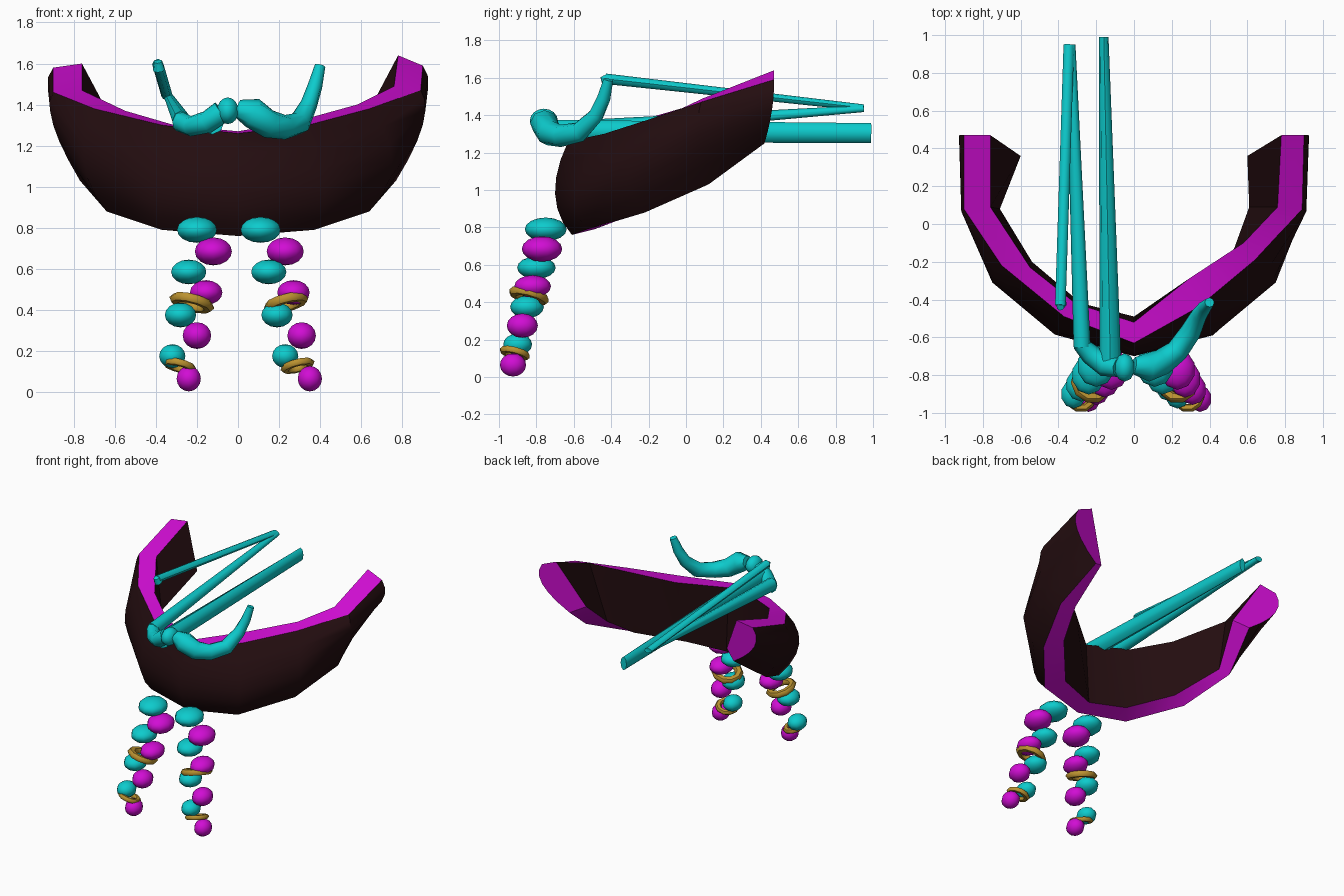
import bpy, bmesh, math
from mathutils import Vector

if "Cube" in bpy.data.objects:
    bpy.data.objects.remove(bpy.data.objects["Cube"])


def material(name, rgb):
    mat = bpy.data.materials.new(name)
    mat.use_nodes = True
    color = (*rgb, 1)
    mat.diffuse_color = color
    mat.node_tree.nodes["Principled BSDF"].inputs["Base Color"].default_value = color
    return mat


DARK = material("dark brown", (0.017, 0.004, 0.005))
MAGENTA = material("magenta", (0.64, 0.004, 0.66))
CYAN = material("cyan", (0.004, 0.6, 0.61))
GOLD = material("gold", (0.5, 0.29, 0.03))


def finish(obj, name, mats, angle):
    """Name, colour and smooth-shade one object."""
    obj.name = name
    for mat in mats:
        obj.data.materials.append(mat)
    bpy.ops.object.select_all(action="DESELECT")
    obj.select_set(True)
    bpy.context.view_layer.objects.active = obj
    bpy.ops.object.shade_smooth_by_angle(angle=math.radians(angle))
    return obj


def loft(name, rings, mats, column_material=None, cap_material=0, angle=50):
    """Skin a row of closed sections and cap both ends."""
    bm = bmesh.new()
    rows = [[bm.verts.new(p) for p in ring] for ring in rings]
    count = len(rows[0])
    for a, b in zip(rows, rows[1:]):
        for i in range(count):
            j = (i + 1) % count
            face = bm.faces.new((a[i], a[j], b[j], b[i]))
            face.material_index = column_material(i) if column_material else 0
    for row in (rows[0], rows[-1]):
        bm.faces.new(row).material_index = cap_material
    bmesh.ops.recalc_face_normals(bm, faces=bm.faces)
    mesh = bpy.data.meshes.new(name)
    bm.to_mesh(mesh)
    bm.free()
    obj = bpy.data.objects.new(name, mesh)
    bpy.context.collection.objects.link(obj)
    return finish(obj, name, mats, angle)


def tube(name, path, radii, sides=8):
    """Round tube along a path; each radius is a (sideways, upward) pair."""
    pts = [Vector(p) for p in path]
    rings = []
    for k, p in enumerate(pts):
        tangent = (pts[min(k + 1, len(pts) - 1)] - pts[max(k - 1, 0)]).normalized()
        side = tangent.cross(Vector((0, 0, 1))).normalized()
        up = side.cross(tangent)
        w, h = radii[k]
        turns = [math.tau * i / sides for i in range(sides)]
        rings.append([p + side * w * math.cos(a) + up * h * math.sin(a) for a in turns])
    return loft(name, rings, [CYAN])


def ball(name, loc, size, mat):
    bpy.ops.mesh.primitive_uv_sphere_add(segments=10, ring_count=8, location=loc)
    obj = bpy.context.object
    obj.scale = size
    return finish(obj, name, [mat], 60)


# Curved band: widest line and lower edge are shared, rims differ per side
BULGE = [(0, -.7, .98), (.42, -.585, 1), (.75, -.31, 1.12), (.9, .07, 1.3), (.905, .46, 1.43)]
BOTTOM = [(0, -.61, .76), (.37, -.53, .79), (.64, -.22, .88), (.77, .12, 1.03), (.7, .42, 1.25)]
LEFT = dict(
    outer=[(0, -.63, 1.26), (.34, -.44, 1.3), (.64, -.19, 1.38), (.89, .08, 1.47), (.9, .47, 1.59)],
    inner=[(0, -.52, 1.27), (.29, -.29, 1.32), (.58, -.1, 1.4), (.76, .09, 1.49), (.78, .47, 1.64)],
    lower=[(0, -.49, .79), (.28, -.41, .82), (.53, -.13, .93), (.61, .09, 1.08), (.6, .36, 1.3)])
RIGHT = dict(
    outer=[(0, -.63, 1.26), (.37, -.49, 1.3), (.7, -.22, 1.38), (.9, .08, 1.46), (.9, .47, 1.58)],
    inner=[(0, -.52, 1.27), (.31, -.42, 1.3), (.55, -.23, 1.37), (.76, .09, 1.47), (.76, .47, 1.6)],
    lower=[(0, -.49, .79), (.28, -.42, .82), (.54, -.2, .92), (.71, .08, 1.07), (.6, .36, 1.3)])
STEPS = 6


def band_section(side, k, sign):
    top, mid, low = (Vector(row[k]) for row in (side["outer"], BULGE, BOTTOM))
    ring = []
    for i in range(STEPS + 1):
        t = i / STEPS
        ring.append(top * (2 * t - 1) * (t - 1) + mid * 4 * t * (1 - t) + low * t * (2 * t - 1))
    ring += [Vector(side["lower"][k]), Vector(side["inner"][k])]
    return [Vector((p.x * sign, p.y, p.z)) for p in ring]


sections = [band_section(RIGHT, k, -1) for k in (4, 3, 2, 1)]
sections += [band_section(LEFT, k, 1) for k in range(5)]
rim_columns = (STEPS, STEPS + 2)
loft("curved_band", sections, [DARK, MAGENTA],
     lambda i: 1 if i in rim_columns else 0, cap_material=1, angle=35)

# Left horn, curling up and back
tube("left_horn",
     [(0, -.75, 1.38), (.07, -.76, 1.36), (.15, -.73, 1.305), (.23, -.67, 1.29),
      (.3, -.57, 1.31), (.345, -.48, 1.4), (.375, -.44, 1.49), (.4, -.415, 1.59)],
     [(r, r) for r in (.045, .075, .07, .06, .055, .042, .036, .026)])

# Centre knot and the root of the right horn
ball("centre_knot", (-.05, -.76, 1.37), (.055, .075, .065), CYAN)
tube("right_horn_root",
     [(-.29, -.63, 1.32), (-.23, -.69, 1.295), (-.15, -.75, 1.315), (-.08, -.76, 1.365)],
     [(.04, .05), (.055, .05), (.06, .055), (.05, .055)])

# Stretched right horn: long spikes reaching to the back
tube("right_tip_spike", [(-.39, -.43, 1.595), (-.345, .95, 1.44)], [(.028, .028), (.028, .018)])
tube("right_tip_cap", [(-.385, -.42, 1.57), (-.39, -.44, 1.61)], [(.03, .03), (.02, .02)])
tube("right_lower_spike", [(-.275, -.65, 1.32), (-.335, .95, 1.435)], [(.045, .05), (.025, .018)])
tube("right_broad_spike", [(-.125, -.75, 1.315), (-.16, .99, 1.305)], [(.058, .06), (.025, .053)])

# Hanging strands: x on each side, y, z, half width, half depth, half height
BEADS = [
    (-.2, .11, -.75, .79, .102, .112, .063), (-.12, .23, -.77, .685, .095, .108, .068),
    (-.24, .15, -.8, .585, .09, .103, .06), (-.155, .27, -.82, .485, .083, .098, .06),
    (-.28, .19, -.85, .375, .08, .09, .06), (-.2, .31, -.875, .275, .073, .083, .065),
    (-.32, .23, -.9, .175, .067, .077, .058), (-.24, .35, -.925, .065, .062, .07, .062)]
RINGS = [(-.225, .235, -.84, .435, .083), (-.285, .29, -.915, .128, .063)]

for side, name, tilt in ((0, "right", .25), (1, "left", -.25)):
    for n, bead in enumerate(BEADS):
        mat = (CYAN, MAGENTA)[n % 2]
        ball(f"{name}_bead_{n + 1}", (bead[side], bead[2], bead[3]), bead[4:], mat)
    for n, ring in enumerate(RINGS):
        bpy.ops.mesh.primitive_torus_add(
            major_segments=10, minor_segments=6, major_radius=ring[4],
            minor_radius=ring[4] * .36, location=(ring[side], ring[2], ring[3]),
            rotation=(-.25, tilt, 0))
        bpy.context.object.scale.z = .8
        finish(bpy.context.object, f"{name}_gold_ring_{n + 1}", [GOLD], 60)
